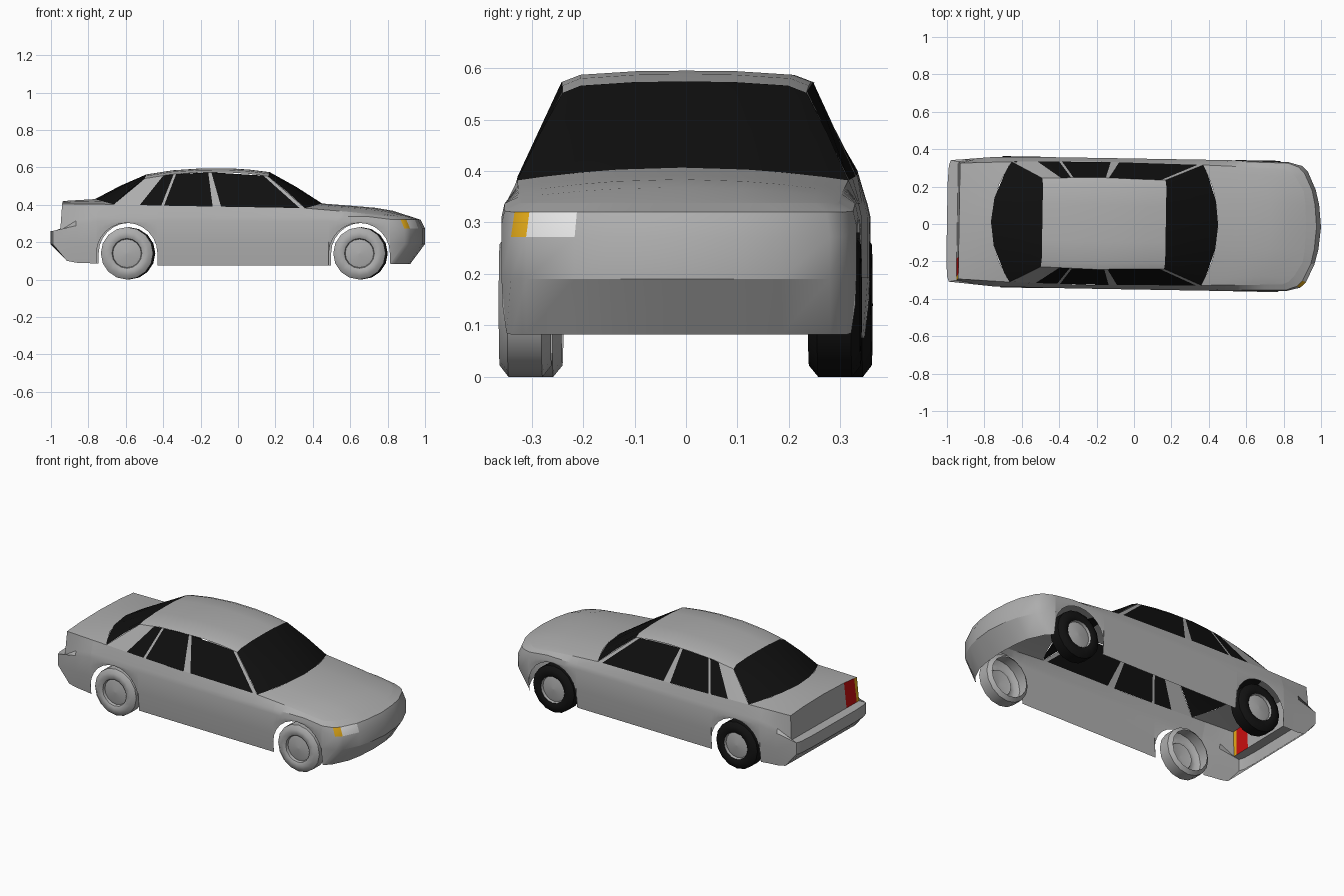
import bpy
import math

if "Cube" in bpy.data.objects:
    bpy.data.objects.remove(bpy.data.objects["Cube"])

YAW = -0.017  # the whole car stands slightly turned


def material(name, *rgb):
    m = bpy.data.materials.new(name)
    m.use_nodes = True
    m.diffuse_color = (*rgb, 1)
    m.node_tree.nodes["Principled BSDF"].inputs["Base Color"].default_value = (*rgb, 1)
    return m


PAINT = material("grey paint", 0.42, 0.42, 0.42)
GLASS = material("black glass", 0.005, 0.005, 0.005)
RUBBER = material("black rubber", 0.006, 0.006, 0.006)
RED = material("red lamp", 0.6, 0.005, 0.005)
AMBER = material("amber lamp", 0.8, 0.42, 0.01)
WHITE = material("white lamp", 0.85, 0.85, 0.85)


def lerp(table, x):
    """Piecewise linear lookup in a list of (x, value)."""
    if x <= table[0][0]:
        return table[0][1]
    for (a, p), (b, q) in zip(table, table[1:]):
        if x <= b:
            return p + (q - p) * (x - a) / (b - a)
    return table[-1][1]


def grid(name, rows, mats, rule=None, closed=False, flip=False, angle=30):
    """Skin a list of equally long point rows; rule(row, col, centre) picks the colour."""
    n = len(rows[0])
    verts = [p for row in rows for p in row]
    faces, tags = [], []
    for i in range(len(rows) if closed else len(rows) - 1):
        k = (i + 1) % len(rows)
        for j in range(n - 1):
            f = (i * n + j, k * n + j, k * n + j + 1, i * n + j + 1)
            faces.append(f[::-1] if flip else f)
            tags.append((i, j))
    me = bpy.data.meshes.new(name)
    me.from_pydata(verts, [], faces)
    for m in mats:
        me.materials.append(m)
    if rule:
        for f, (i, j) in zip(me.polygons, tags):
            f.material_index = rule(i, j, f.center)
    ob = bpy.data.objects.new(name, me)
    bpy.context.collection.objects.link(ob)
    ob.rotation_euler.z = YAW
    bpy.ops.object.select_all(action="DESELECT")
    ob.select_set(True)
    bpy.context.view_layer.objects.active = ob
    bpy.ops.object.shade_smooth_by_angle(angle=math.radians(angle))
    return ob


def mirror_row(half):
    """Half row from the centre line outwards -> full row from -y to +y."""
    return [(x, -y, z) for x, y, z in half[:0:-1]] + half


# Outlines of the body sides and roof along the length
WIDTH = [(-0.985, 0.325), (-0.75, 0.346), (-0.4, 0.35), (0.5, 0.35), (0.82, 0.345)]
BELT_Y = [(-0.935, 0.31), (-0.65, 0.322), (-0.2, 0.33), (0.36, 0.322), (0.8, 0.31)]
BELT_Z = [(-0.935, 0.405), (-0.65, 0.402), (-0.4, 0.395), (0.36, 0.382), (0.6, 0.362), (0.8, 0.338)]
ROOF_Z = [(-0.49, 0.562), (-0.35, 0.584), (-0.2, 0.594), (-0.05, 0.595), (0.06, 0.588), (0.17, 0.574)]
ROOF_Y = [(-0.49, 0.237), (-0.2, 0.246), (0.17, 0.237)]
ARCH_Z, ARCH_R = 0.14, 0.163
AXLES = (-0.588, 0.655)


def belt(x):
    return (x, lerp(BELT_Y, x), lerp(BELT_Z, x))


# Body wall: each station is a column of bottom, lower, bulge, ledge, belt points
def side_station(x, low):
    w = lerp(WIDTH, x)
    bulge = lerp([(-0.95, 0.27), (-0.75, 0.31), (0.7, 0.31), (0.82, 0.295)], x)
    mid = (low + bulge) / 2
    tuck = 0.01 if low < 0.1 else 0.002
    return [(x, w - tuck, low), (x, w, mid), (x, w, bulge),
            (x, w - 0.006, bulge + 0.027), belt(min(x, 0.8))]


REAR = [(-1.0, 0.0, 0.0, 0.42), (-1.0, 0.2, 0.19, 0.415),
        (-0.995, 0.295, 0.285, 0.407), (-0.985, 0.325, 0.31, 0.405)]
FRONT = [(0.895, 0.325, 0.83, 0.295), (0.925, 0.295, 0.86, 0.265), (0.968, 0.2, 0.905, 0.19),
         (0.988, 0.12, 0.915, 0.12), (1.0, 0.0, 0.92, 0.0)]

stations = []
for x, y, top_y, top_z in REAR:
    stations.append([(-0.91, y, 0.1), (x, y, 0.19), (x, y, 0.26),
                     (-0.945, min(y, 0.317), 0.262), (-0.935, top_y, top_z)])
stations += [side_station(-0.86, 0.09), side_station(-0.8, 0.088)]
for axle in AXLES:
    ends = (0.085, 0.075) if axle < 0 else (0.075, 0.085)
    stations.append(side_station(axle - ARCH_R - 0.001, ends[0]))
    for k in range(13):
        a = math.pi * (1 - k / 12)
        stations.append(side_station(axle + ARCH_R * math.cos(a), ARCH_Z + ARCH_R * math.sin(a)))
    stations.append(side_station(axle + ARCH_R + 0.001, ends[1]))
    if axle < 0:
        stations += [side_station(x, 0.075) for x in (-0.2, 0.1, 0.36)]
for x, y, top_x, top_y in FRONT:
    stations.append([((x - 0.08) * 0.4 + 0.6 * top_x, y, 0.082), (x, y, 0.19), (x, y, 0.272),
                     (x * 0.7 + top_x * 0.3, y * 0.98, 0.32), (top_x, top_y, 0.338)])
ring = stations + [[(x, -y, z) for x, y, z in s] for s in stations[-2:0:-1]]


def wall_colour(i, j, c):
    if j == 3 and c.x < -0.93 and c.y < -0.22:
        return 2 if c.y < -0.29 else 1
    if j == 2 and c.x > 0.88 and c.y < -0.22:
        return 2 if c.y < -0.28 else 3
    return 0


grid("body_wall", ring, [PAINT, RED, AMBER, WHITE], wall_colour, closed=True, flip=True)


# Hood and trunk lid: lofts from the window base curve to the end of the car
def deck(name, corner_x, centre_x, end, crown, flip):
    span = max(y for x, y, z in end)
    rows = []
    for u in (0, 0.2, 0.4, 0.6, 0.8, 1):
        half = []
        for ex, ey, ez in end:
            v = ey / span
            bx = centre_x + (corner_x - centre_x) * v * v
            by = lerp(BELT_Y, corner_x) * v
            edge = corner_x + (max(end, key=lambda p: p[1])[0] - corner_x) * u
            z = lerp(BELT_Z, edge) + lerp(crown, u) * (1 - v ** 2)
            half.append((bx + (ex - bx) * u, by + (ey - by) * u, ez if u == 1 else z))
        rows.append(mirror_row(half))
    grid(name, rows, [PAINT], flip=flip)


nose_edge = [(x, y, 0.338) for _, _, x, y in FRONT[::-1]] + [belt(0.8)]
deck("hood", 0.365, 0.45, nose_edge, [(0, 0.025), (0.6, 0.025), (0.8, 0.02), (1, 0)], False)
deck("trunk_lid", -0.66, -0.765, [(-0.935, y, z) for _, _, y, z in REAR],
     [(0, 0.028), (1, 0.015)], True)


# Roof
def roof_row(x):
    w, z = lerp(ROOF_Y, x), lerp(ROOF_Z, x)
    return mirror_row([(x, 0, z), (x, w * 0.4, z - 0.001), (x, w * 0.85, z - 0.008), (x - 0.005, w, z - 0.022)])


grid("roof", [roof_row(x) for x, _ in ROOF_Z], [PAINT])


# Front and rear windows, from the roof edge to the curved base
def window(name, top_x, corner_x, centre_x, rise, flip):
    top = roof_row(top_x)
    base = []
    for x, y, z in top:
        v = y / top[-1][1]
        cx, cy, cz = belt(corner_x)
        base.append((centre_x + (corner_x - centre_x) * v * v, cy * v, cz + rise * (1 - v * v)))
    middle = [tuple((a + b) / 2 + d for a, b, d in zip(p, q, (0, 0, 0.006))) for p, q in zip(top, base)]
    grid(name, [top, middle, base], [GLASS], flip=flip)


window("windshield", 0.17, 0.365, 0.45, 0.025, False)
window("rear_window", -0.49, -0.66, -0.765, 0.028, True)

# Side windows and pillars: (bottom x, top x) at each pillar edge, glass in every second gap
EDGES = [(-0.66, -0.49), (-0.52, -0.39), (-0.405, -0.335), (-0.39, -0.322), (-0.13, -0.15),
         (-0.085, -0.133), (0.335, 0.145), (0.365, 0.17)]
for side, label in ((1, "far"), (-1, "near")):
    rows = []
    for bottom, top in EDGES:
        x, y, z = belt(bottom)
        p = roof_row(top)[-1]
        rows.append([(x, side * y, z), (p[0], side * p[1], p[2])])
    grid(label + "_side_windows", rows, [PAINT, GLASS], lambda i, j, c: i % 2, flip=side > 0)

# Wheels: lathed shells, open on the inside; radius and distance from the car's middle
TYRE = [(0.118, 0.25), (0.14, 0.268), (0.14, 0.334), (0.118, 0.351), (0.092, 0.351), (0.08, 0.345)]
HUB = [(0.08, 0.345), (0.076, 0.33), (0.06, 0.334), (0.0, 0.338)]
SIDES = 16
for axle, place in zip(AXLES, ("rear", "front")):
    for side, label in ((1, "far"), (-1, "near")):
        for part, profile in (("tyre", TYRE), ("hub", HUB)):
            rows = []
            for k in range(SIDES):
                a = math.tau * k / SIDES
                rows.append([(axle + r * math.cos(a), side * y, 0.14 + r * math.sin(a)) for r, y in profile])
            mat = RUBBER if part == "tyre" and side > 0 else PAINT
            grid(f"{place}_{label}_{part}", rows, [mat], closed=True, flip=side < 0, angle=40)
